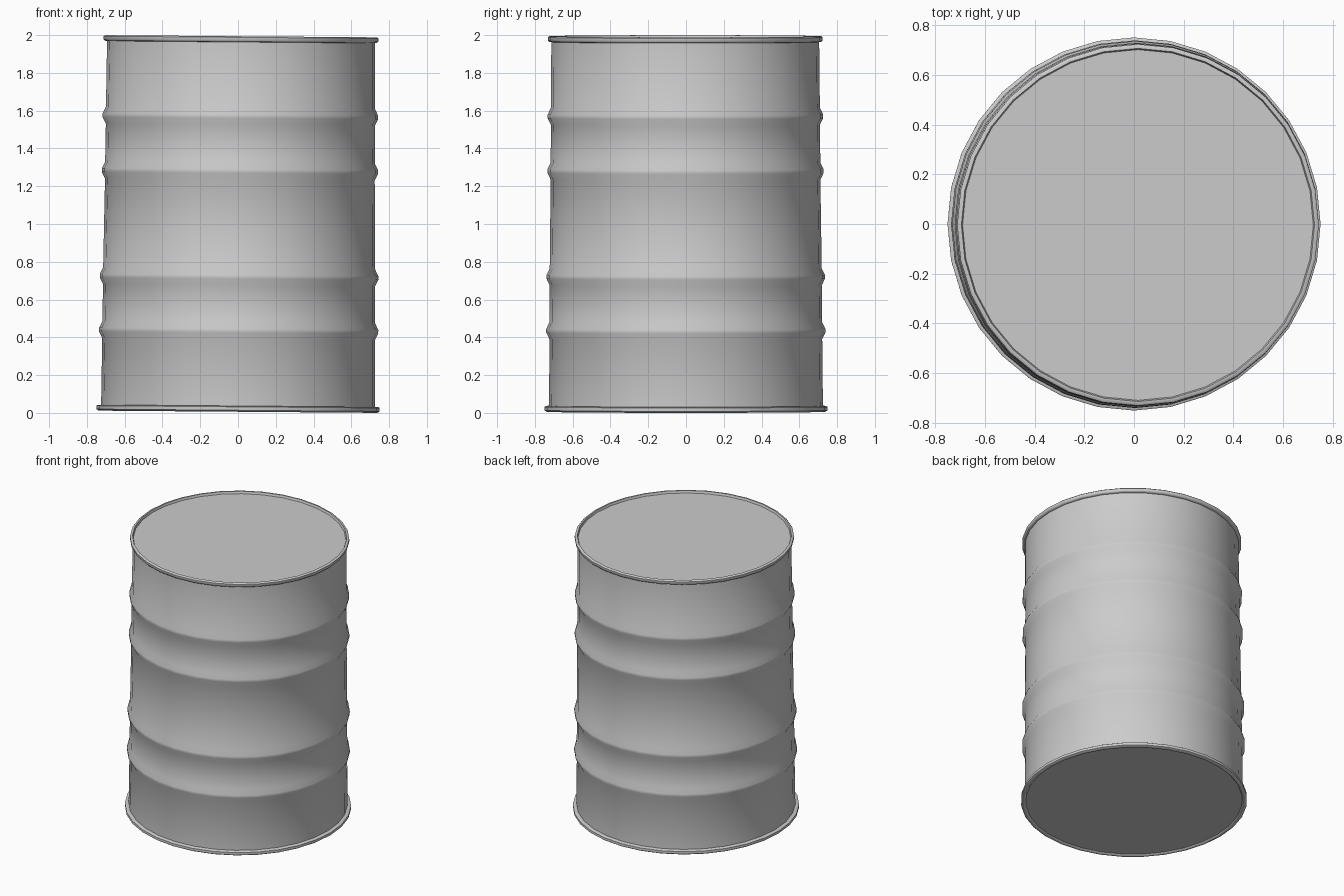
import bpy, bmesh, math

if "Cube" in bpy.data.objects:
    bpy.data.objects.remove(bpy.data.objects["Cube"])

SIDES = 32
TILT = 0.008   # the drum leans very slightly to +x


def lathe(name, profile):
    """Revolve (radius, z) points; the two ends are capped by flat discs."""
    bm = bmesh.new()
    rings = []
    for r, z in profile:
        ring = []
        for i in range(SIDES):
            a = 2 * math.pi * (i + 0.5) / SIDES + math.pi / SIDES
            x, y = r * math.cos(a), r * math.sin(a)
            ring.append(bm.verts.new((x + TILT * z, y - 0.002 * z, z - TILT * x)))
        rings.append(ring)
    for lo, hi in zip(rings, rings[1:]):
        for i in range(SIDES):
            j = (i + 1) % SIDES
            bm.faces.new((lo[i], lo[j], hi[j], hi[i]))
    bm.faces.new(rings[0][::-1])
    bm.faces.new(rings[-1])
    bmesh.ops.recalc_face_normals(bm, faces=bm.faces)
    me = bpy.data.meshes.new(name)
    bm.to_mesh(me)
    bm.free()
    ob = bpy.data.objects.new(name, me)
    bpy.context.collection.objects.link(ob)
    bpy.ops.object.select_all(action='DESELECT')
    ob.select_set(True)
    bpy.context.view_layer.objects.active = ob
    bpy.ops.object.shade_smooth_by_angle(angle=math.radians(45))
    return ob


# bottom disc and flared bottom rim
profile = [(0.718, 0.016), (0.725, 0.008), (0.738, 0.006), (0.75, 0.014),
           (0.75, 0.032), (0.742, 0.037), (0.725, 0.037)]

# four rolled ridges around the wall
for z, r in ((0.435, 0.722), (0.72, 0.720), (1.28, 0.714), (1.57, 0.712)):
    profile += [(r, z - 0.045), (r + 0.017, z - 0.01),
                (r + 0.017, z + 0.01), (r, z + 0.045)]

# top rim and recessed lid
profile += [(0.709, 1.963), (0.721, 1.965), (0.727, 1.972), (0.727, 1.988),
            (0.72, 1.994), (0.71, 1.994), (0.705, 1.978)]

lathe("drum", profile)
